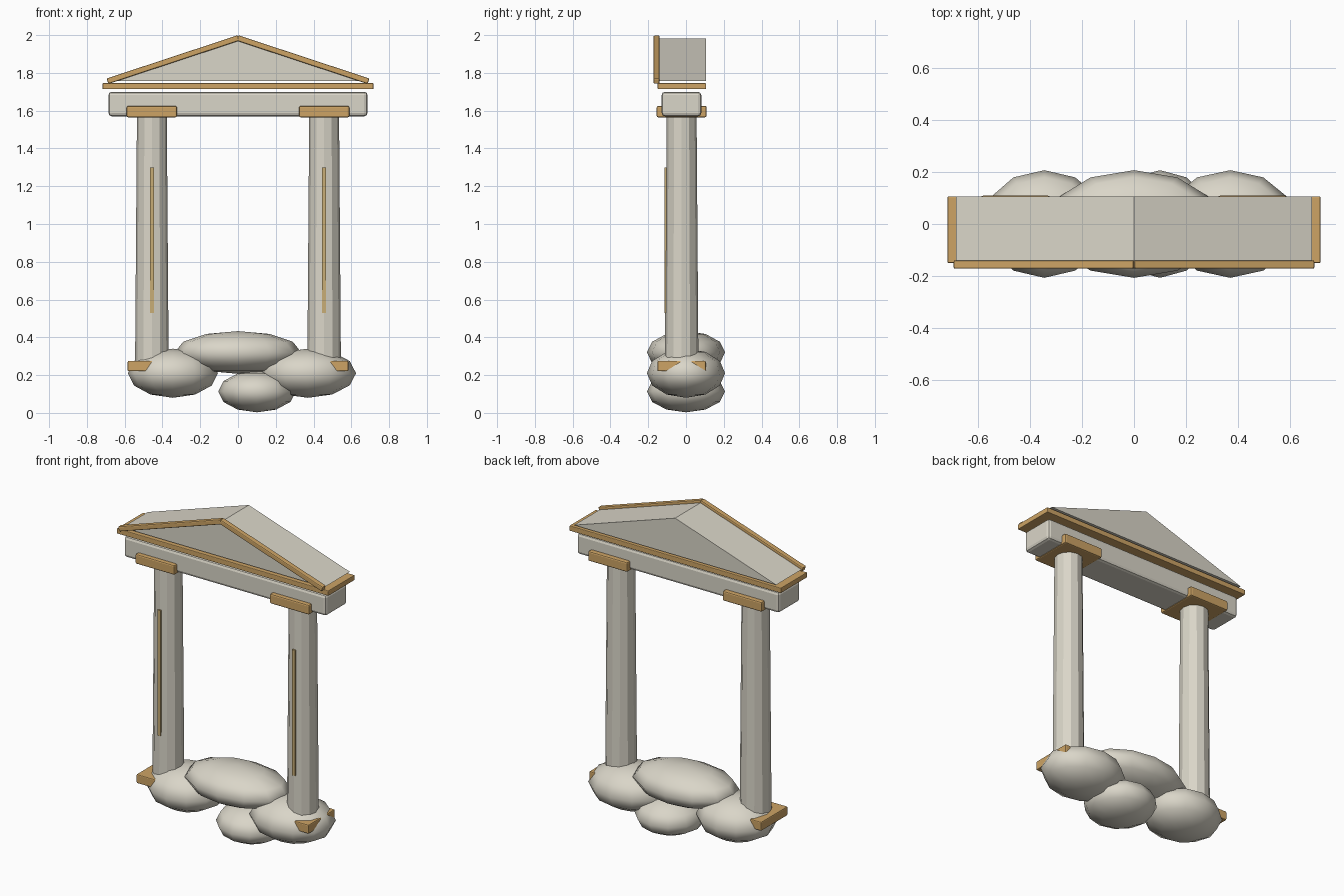
import bpy, bmesh, math
from mathutils import Matrix, Vector

if "Cube" in bpy.data.objects:
    bpy.data.objects.remove(bpy.data.objects["Cube"], do_unlink=True)


def material(name, rgb):
    m = bpy.data.materials.new(name)
    m.use_nodes = True
    m.diffuse_color = (*rgb, 1)
    m.node_tree.nodes["Principled BSDF"].inputs["Base Color"].default_value = (*rgb, 1)
    return m


STONE = material("pale stone", (0.70, 0.67, 0.58))
GOLD = material("warm gold", (0.61, 0.37, 0.13))
INLAY = material("pale gold inlay", (0.58, 0.42, 0.18))


def finish(bm, name, mat, smooth=None):
    bmesh.ops.recalc_face_normals(bm, faces=bm.faces)
    me = bpy.data.meshes.new(name)
    bm.to_mesh(me)
    bm.free()
    ob = bpy.data.objects.new(name, me)
    bpy.context.collection.objects.link(ob)
    me.materials.append(mat)
    if smooth:
        bpy.ops.object.select_all(action="DESELECT")
        ob.select_set(True)
        bpy.context.view_layer.objects.active = ob
        bpy.ops.object.shade_smooth_by_angle(angle=math.radians(smooth))
    return ob


def box(name, center, size, mat, bevel=0.0, tilt=0.0):
    bm = bmesh.new()
    bmesh.ops.create_cube(bm, size=1)
    bmesh.ops.scale(bm, vec=size, verts=bm.verts)
    if bevel:
        bmesh.ops.bevel(bm, geom=bm.edges[:], offset=bevel, segments=2,
                        profile=0.5, affect="EDGES")
    bmesh.ops.transform(bm, verts=bm.verts,
                        matrix=Matrix.Translation(center) @ Matrix.Rotation(tilt, 4, "Y"))
    return finish(bm, name, mat)


def cloud(name, center, radii):
    bm = bmesh.new()
    bmesh.ops.create_uvsphere(bm, u_segments=12, v_segments=6, radius=1)
    bmesh.ops.scale(bm, vec=radii, verts=bm.verts)
    bmesh.ops.translate(bm, vec=center, verts=bm.verts)
    return finish(bm, name, STONE, 80)


# Cloud base
cloud("cloud_right", (-0.345, 0, 0.21), (0.238, 0.207, 0.13))
cloud("cloud_left", (0.37, 0, 0.21), (0.255, 0.207, 0.13))
cloud("cloud_middle", (0, 0, 0.32), (0.335, 0.207, 0.113))
cloud("cloud_bottom", (0.10, 0, 0.113), (0.205, 0.207, 0.11))

# Columns with plinths, capitals and a thin front inlay
Y = -0.023
for side, s in (("right", -1), ("left", 1)):
    x = s * 0.456
    bm = bmesh.new()
    bmesh.ops.create_cone(bm, cap_ends=True, segments=12, radius1=0.089,
                          radius2=0.079, depth=1.34)
    bmesh.ops.translate(bm, vec=(x, Y, 0.91), verts=bm.verts)
    finish(bm, "column_" + side, STONE, 20)
    box("plinth_" + side, (x, Y, 0.248), (0.256, 0.256, 0.055), GOLD, 0.006)
    box("capital_" + side, (x, Y, 1.595), (0.266, 0.264, 0.06), GOLD, 0.008)
    box("inlay_" + side, (x, -0.109, 0.915), (0.021, 0.009, 0.77), INLAY)

# Beam and cornice
box("beam", (0, -0.024, 1.635), (1.372, 0.21, 0.13), STONE, 0.018)
box("cornice", (0, -0.022, 1.73), (1.434, 0.256, 0.032), GOLD, 0.004)

# Gabled roof block
bm = bmesh.new()
front = [bm.verts.new((px, -0.143, pz)) for px, pz in ((-0.685, 1.757), (0.685, 1.757), (0, 1.983))]
face = bm.faces.new(front)
back = bmesh.ops.extrude_face_region(bm, geom=[face])["geom"]
bmesh.ops.translate(bm, vec=(0, 0.248, 0),
                    verts=[v for v in back if isinstance(v, bmesh.types.BMVert)])
finish(bm, "roof", STONE)

# Sloping trim along the front gable
for side, s in (("right", -1), ("left", 1)):
    low, top = Vector((s * 0.688, -0.156, 1.757)), Vector((0, -0.156, 1.984))
    run = top - low
    box("gable_trim_" + side, (low + top) / 2, (run.length + 0.006, 0.032, 0.03), GOLD,
        0.006, s * math.atan2(run.z, abs(run.x)))
